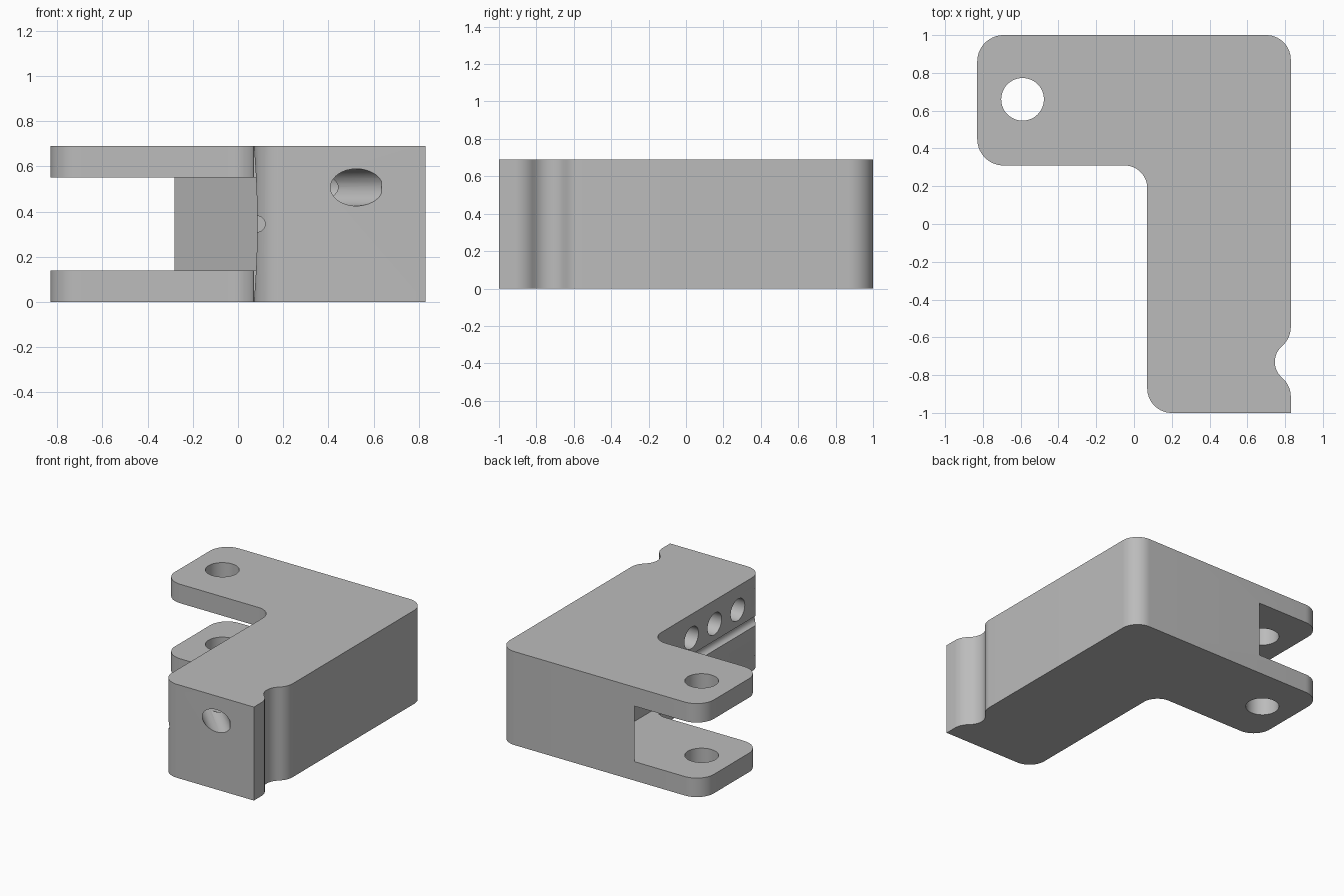
import bpy, bmesh, math
from mathutils import Vector, Matrix

HEIGHT = 0.69

cube = bpy.data.objects.get("Cube")
if cube:
    bpy.data.objects.remove(cube, do_unlink=True)

grey = bpy.data.materials.new("machined grey")
grey.use_nodes = True
grey.diffuse_color = (0.5, 0.5, 0.5, 1)
grey.node_tree.nodes["Principled BSDF"].inputs["Base Color"].default_value = (0.5, 0.5, 0.5, 1)


def rounded(corners, steps=14):
    """Outline from (x, y, radius) corners, each rounded by an arc."""
    out = []
    for i, (x, y, r) in enumerate(corners):
        p = Vector((x, y))
        if not r:
            out.append(p)
            continue
        a = (Vector(corners[i - 1][:2]) - p).normalized()
        b = (Vector(corners[(i + 1) % len(corners)][:2]) - p).normalized()
        ang = a.angle(b)
        centre = p + (a + b).normalized() * r / math.sin(ang / 2)
        t, w = r / math.tan(ang / 2), math.pi - ang
        v1, v2 = p + a * t - centre, p + b * t - centre
        for k in range(steps + 1):
            f = k / steps
            out.append(centre + (v1 * math.sin((1 - f) * w) + v2 * math.sin(f * w)) / math.sin(w))
    return out


def prism(name, outline, lo, hi, matrix=Matrix()):
    """Extrude an outline from lo to hi along its own z, then place it."""
    bm = bmesh.new()
    face = bm.faces.new([bm.verts.new((p[0], p[1], lo)) for p in outline])
    new = bmesh.ops.extrude_face_region(bm, geom=[face])["geom"]
    bmesh.ops.translate(bm, vec=(0, 0, hi - lo),
                        verts=[v for v in new if isinstance(v, bmesh.types.BMVert)])
    bmesh.ops.transform(bm, matrix=matrix, verts=bm.verts)
    bmesh.ops.recalc_face_normals(bm, faces=bm.faces)
    mesh = bpy.data.meshes.new(name)
    bm.to_mesh(mesh)
    bm.free()
    mesh.materials.append(grey)
    obj = bpy.data.objects.new(name, mesh)
    bpy.context.collection.objects.link(obj)
    return obj


def circle(x, y, r, n=48):
    return [(x + r * math.cos(math.tau * k / n), y + r * math.sin(math.tau * k / n)) for k in range(n)]


def cut(body, cutter):
    """Subtract the cutter and throw it away."""
    cutter.hide_render = True
    bpy.context.view_layer.objects.active = body
    mod = body.modifiers.new("cut", "BOOLEAN")
    mod.operation, mod.solver, mod.object = "DIFFERENCE", "EXACT", cutter
    bpy.ops.object.modifier_apply(modifier=mod.name)
    bpy.data.objects.remove(cutter, do_unlink=True)


# L-shaped body with the rounded finger notch in its outer side
body = prism("bracket_body", rounded([
    (-0.83, 1, 0.14), (-0.83, 0.31, 0.14), (0.07, 0.31, 0.12), (0.07, -1, 0.13),
    (0.83, -1, 0), (0.83, -0.86, 0.13), (0.70, -0.73, 0.11), (0.83, -0.60, 0.13),
    (0.83, 1, 0.13)]), 0, HEIGHT)

# Fork slot with a slanted back wall
cut(body, prism("slot_cutter", [(-0.33, 1.05), (0.086, 0.634), (0.086, 0.195),
                                (-1, 0.195), (-1, 1.05)], 0.14, 0.55))

# Pivot hole through both fork plates
cut(body, prism("pivot_cutter", circle(-0.59, 0.66, 0.113), -0.1, HEIGHT + 0.1))

# Shallow hollow along the inner face of the leg
along_y = Matrix.Rotation(math.pi / 2, 4, "X")
mid, radius, steps = HEIGHT / 2, 3.975, 16
arc = []
for k in range(steps + 1):
    z = 0.36 * (2 * k / steps - 1)
    arc.append((0.085 - radius + math.sqrt(radius ** 2 - z ** 2), mid + z))
cut(body, prism("hollow_cutter", [(-0.1, mid - 0.36)] + arc + [(-0.1, mid + 0.36)],
                -0.2, 1.1, along_y))

# Round groove along the middle of the hollow
cut(body, prism("groove_cutter", circle(0.085, mid, 0.035, 32), -0.21, 1.1, along_y))

# Row of three blind bores in the inner face
bore = circle(0, 0, 0.082)
for y in (-0.18, -0.45, -0.72):
    place = Matrix.Translation((0, y, 0.507)) @ Matrix.Rotation(math.pi / 2, 4, "Y")
    cut(body, prism("bore_cutter", bore, -0.05, 0.5, place))

# Slanted bore from the front end, meeting the nearest blind bore
place = (Matrix.Translation((0.525, -1, 0.507)) @ Matrix.Rotation(math.pi / 4, 4, "Z")
         @ Matrix.Rotation(-math.pi / 2, 4, "X"))
cut(body, prism("slanted_bore_cutter", bore, -0.078, 0.4, place))

# Smooth the arcs, keep machined edges crisp
bpy.ops.object.select_all(action="DESELECT")
body.select_set(True)
bpy.context.view_layer.objects.active = body
bpy.ops.object.shade_smooth_by_angle(angle=math.radians(25))
